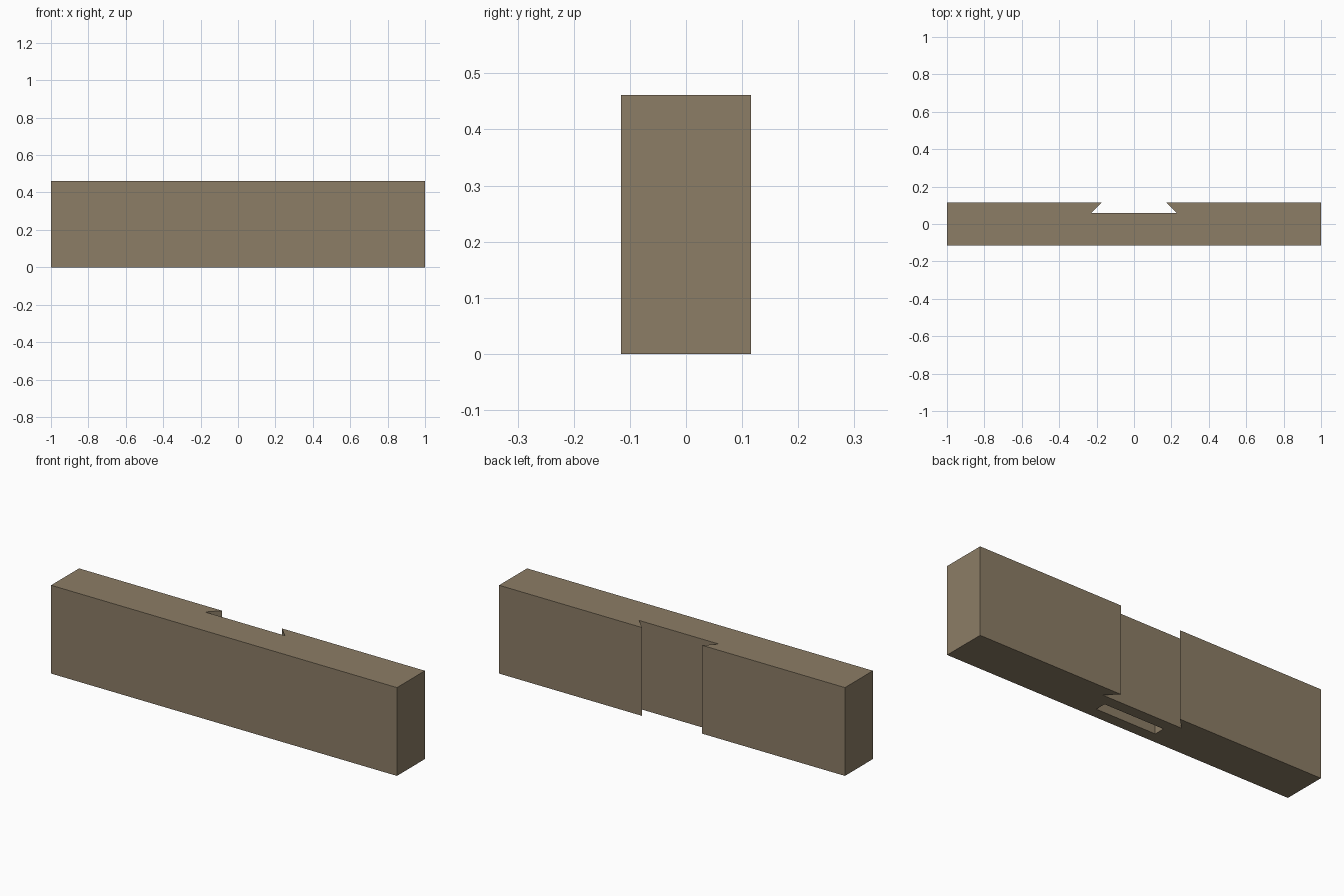
import bpy, bmesh

if "Cube" in bpy.data.objects:
    bpy.data.objects.remove(bpy.data.objects["Cube"])

HEIGHT = 0.4615
HALF_DEPTH = 0.1154


def prism(name, outline, z0, z1):
    """Extrude an xy outline from z0 up to z1."""
    bm = bmesh.new()
    base = bm.faces.new([bm.verts.new((x, y, z0)) for x, y in outline])
    top = bmesh.ops.extrude_face_region(bm, geom=[base])["geom"]
    bmesh.ops.translate(bm, vec=(0, 0, z1 - z0),
                        verts=[v for v in top if isinstance(v, bmesh.types.BMVert)])
    bmesh.ops.recalc_face_normals(bm, faces=bm.faces)
    mesh = bpy.data.meshes.new(name)
    bm.to_mesh(mesh)
    bm.free()
    obj = bpy.data.objects.new(name, mesh)
    bpy.context.collection.objects.link(obj)
    return obj


wood = bpy.data.materials.new("brown_wood")
wood.diffuse_color = (0.262, 0.205, 0.133, 1)
wood.use_nodes = True
wood.node_tree.nodes["Principled BSDF"].inputs["Base Color"].default_value = wood.diffuse_color

# Beam with a vertical dovetail groove in its back
right = [(1.0, -HALF_DEPTH), (1.0, HALF_DEPTH), (0.173, HALF_DEPTH), (0.2308, 0.0577)]
beam = prism("dovetailed_beam", right + [(-x, y) for x, y in reversed(right)], 0, HEIGHT)
beam.data.materials.append(wood)

# Blind slot in the underside
cutter = prism("slot_cutter", [(-0.173, -0.0577), (0.173, -0.0577), (0.173, 0), (-0.173, 0)],
               -0.05, 0.2308)
cutter.data.materials.append(wood)
cutter.hide_render = True
cutter.hide_set(True)
slot = beam.modifiers.new("slot", "BOOLEAN")
slot.operation = "DIFFERENCE"
slot.solver = "EXACT"
slot.object = cutter
